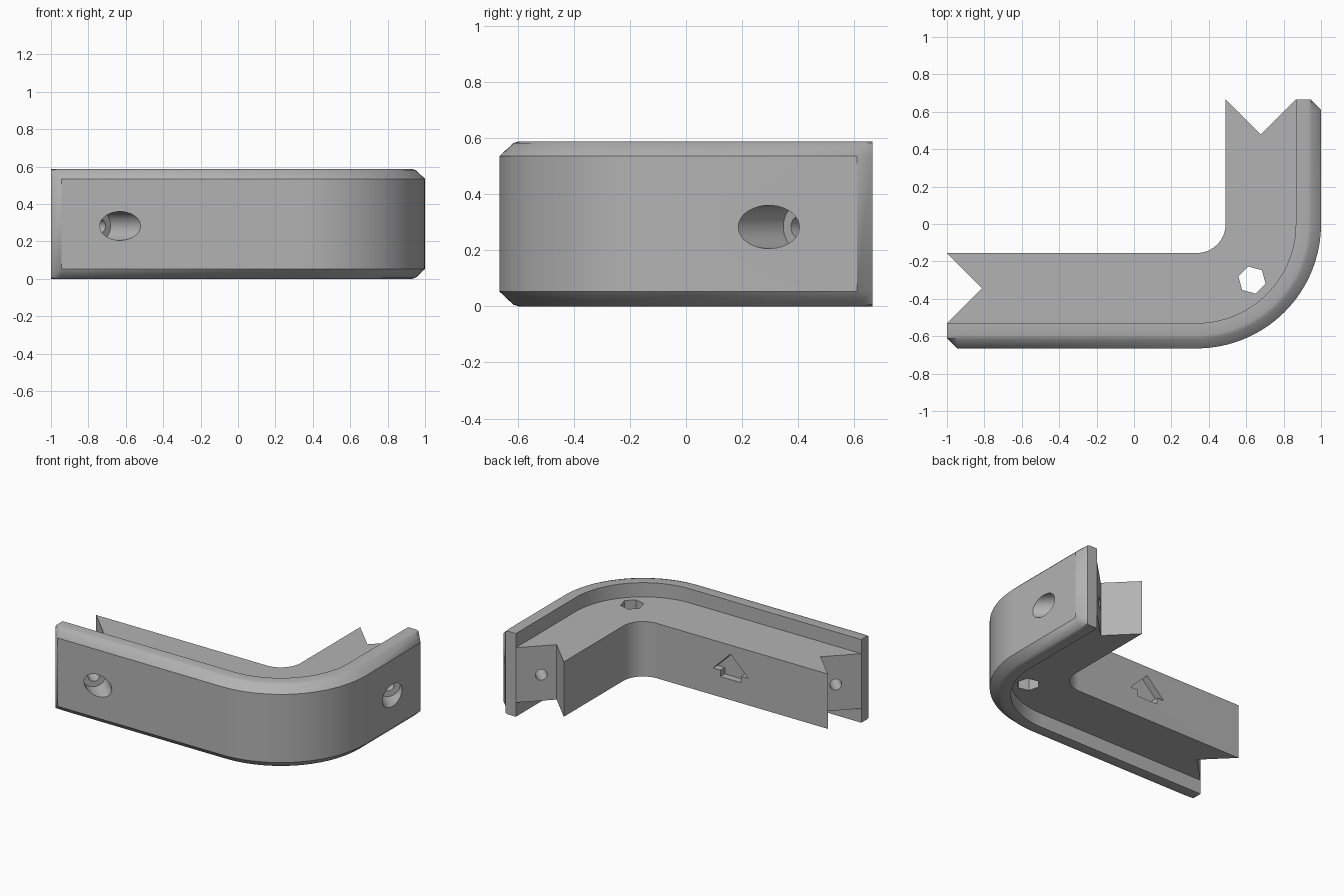
import bpy, bmesh, math
from mathutils import Vector

cube = bpy.data.objects.get("Cube")
if cube:
    bpy.data.objects.remove(cube, do_unlink=True)

BEND = Vector((0.335, 0, 0))      # centre shared by all the corner arcs
LONG, SHORT = 1.335, 0.665        # straight lengths of the two legs
IN_R, LIP_R, OUT_R = 0.155, 0.53, 0.665
HEIGHT, CHAMFER, LEDGE = 0.588, 0.055, 0.1
HOLE_Z = 0.283

grey = bpy.data.materials.new("matte_grey")
grey.use_nodes = True
colour = (0.45, 0.45, 0.45, 1)
grey.diffuse_color = colour
grey.node_tree.nodes["Principled BSDF"].inputs["Base Color"].default_value = colour


def make_object(name, bm):
    bmesh.ops.recalc_face_normals(bm, faces=bm.faces)
    mesh = bpy.data.meshes.new(name)
    bm.to_mesh(mesh)
    bm.free()
    mesh.materials.append(grey)
    obj = bpy.data.objects.new(name, mesh)
    bpy.context.collection.objects.link(obj)
    return obj


def loft(name, rings):
    """Skin a list of equal closed rings and cap both ends."""
    bm = bmesh.new()
    loops = [[bm.verts.new(p) for p in ring] for ring in rings]
    for a, b in zip(loops, loops[1:]):
        for i in range(len(a)):
            j = (i + 1) % len(a)
            bm.faces.new((a[i], a[j], b[j], b[i]))
    bm.faces.new(loops[0])
    bm.faces.new(loops[-1])
    return make_object(name, bm)


def long_leg(s, r, z=0):
    return BEND + Vector((-s, -r, z))


def short_leg(s, r, z=0):
    return BEND + Vector((r, s, z))


def bend(t, r, z=0):
    a = math.pi / 2 * (t - 1)
    return BEND + Vector((r * math.cos(a), r * math.sin(a), z))


STEPS = 32
arc = [i / STEPS for i in range(STEPS + 1)]

# Outer shell: chamfered wall swept around the bend, with chamfered ends
half = [(LIP_R, 0), (OUT_R - CHAMFER - 0.015, 0), (OUT_R - CHAMFER + 0.005, 0.006), (OUT_R, 0.053)]
profile = half + [(r, HEIGHT - z) for r, z in reversed(half)]
tip = [(min(r, OUT_R - CHAMFER), z) for r, z in profile]
rings = [[long_leg(LONG, r, z) for r, z in tip],
         [long_leg(LONG - CHAMFER, r, z) for r, z in profile]]
rings += [[bend(t, r, z) for r, z in profile] for t in arc]
rings += [[short_leg(SHORT - CHAMFER, r, z) for r, z in profile],
          [short_leg(SHORT, r, z) for r, z in tip]]
bracket = loft("corner_bracket", rings)

# Inner block: L outline with a V notch at each end, rooted inside the shell
MID_R = (IN_R + LIP_R) / 2
DEPTH = LIP_R - MID_R
ROOT = 0.05


def notch(leg, length):
    return [leg(length, IN_R), leg(length - DEPTH, MID_R),
            leg(length, LIP_R), leg(length - ROOT, LIP_R + ROOT)]


outline = notch(long_leg, LONG)
outline += [bend(t, LIP_R + ROOT) for t in arc]
outline += reversed(notch(short_leg, SHORT))
outline += [bend(t, IN_R) for t in reversed(arc)]


def prism(name, points, start, end):
    return loft(name, [[p + start for p in points], [p + end for p in points]])


UP = Vector((0, 0, 1))
block = prism("inner_block", outline, UP * LEDGE, UP * (HEIGHT - LEDGE))


def combine(tool, operation):
    mod = bracket.modifiers.new(operation.lower(), "BOOLEAN")
    mod.operation, mod.solver, mod.object = operation, "EXACT", tool
    bpy.context.view_layer.objects.active = bracket
    bpy.ops.object.modifier_apply(modifier=mod.name)
    bpy.data.objects.remove(tool, do_unlink=True)


combine(block, "UNION")


def circle(centre, axis, radius, sides, turn=0.0):
    u = axis.orthogonal().normalized()
    v = axis.cross(u)
    angles = [turn + math.tau * i / sides for i in range(sides)]
    return [centre + radius * (math.cos(a) * u + math.sin(a) * v) for a in angles]


# Counterbored screw holes, square to the notch faces
axis = Vector((-1, 1, 0)).normalized()
for leg, length in ((long_leg, LONG), (short_leg, SHORT)):
    mouth = leg(length - 0.37, OUT_R, HOLE_Z)
    for radius, start, end in ((0.077, -0.2, 0.15), (0.038, 0.1, 0.45)):
        ring = circle(mouth, axis, radius, 48)
        combine(prism("screw_hole_cutter", ring, axis * start, axis * end), "DIFFERENCE")

# Hexagonal hole through the corner
hexagon = [Vector((0.631, -0.3, 0)) + 0.075 * Vector((math.cos(a), math.sin(a), 0))
           for a in (math.radians(60 * i - 15) for i in range(6))]
combine(prism("hex_hole_cutter", hexagon, UP * -0.1, UP * 0.8), "DIFFERENCE")

# Upward arrow sunk into the inside of the long leg
right_side = [(0.08, 0.245), (0.08, 0.29), (0.137, 0.29)]
arrow = right_side + [(0, 0.425)] + [(-x, z) for x, z in reversed(right_side)]
arrow = [Vector((x - 0.24, -IN_R, z)) for x, z in arrow]
combine(prism("arrow_cutter", arrow, Vector((0, -0.05, 0)), Vector((0, 0.1, 0))), "DIFFERENCE")

# Smooth curves, crisp corners
bpy.ops.object.select_all(action="DESELECT")
bracket.select_set(True)
bpy.context.view_layer.objects.active = bracket
bpy.ops.object.shade_smooth_by_angle(angle=math.radians(32))
